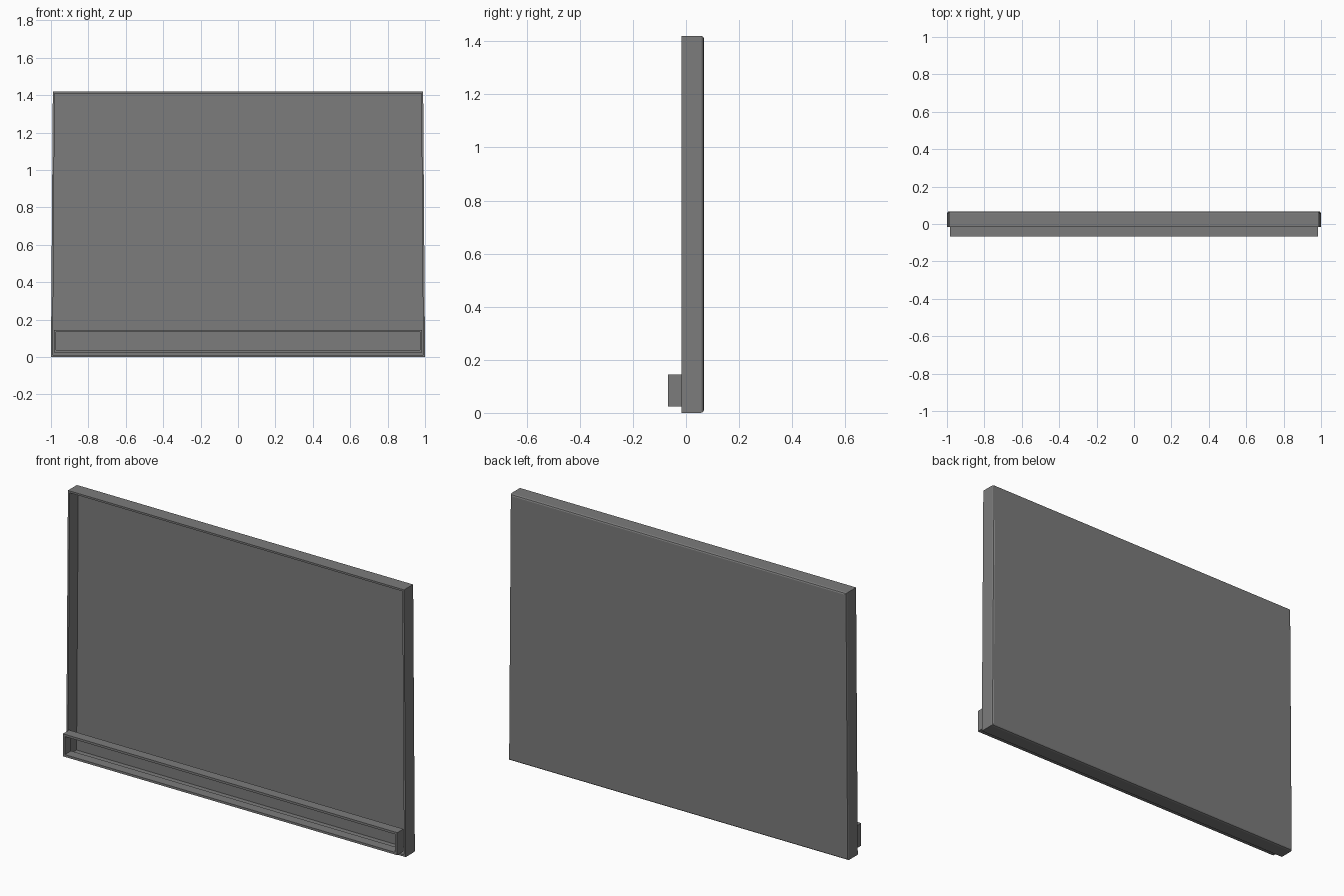
import bpy
import bmesh

cube = bpy.data.objects.get("Cube")
if cube:
    bpy.data.objects.remove(cube, do_unlink=True)

GREY = (0.2, 0.2, 0.2, 1.0)
mat = bpy.data.materials.new("mid grey")
mat.use_nodes = True
mat.diffuse_color = GREY
mat.node_tree.nodes["Principled BSDF"].inputs["Base Color"].default_value = GREY


def loft(name, bottom_half, top_half, z0, z1, sections, closed_loop):
    """Skin inset rectangles placed along y; sections are (y, inset)."""
    bm = bmesh.new()
    rings = []
    for y, inset in sections:
        b, t = bottom_half - inset, top_half - inset
        corners = ((-b, z0 + inset), (b, z0 + inset), (t, z1 - inset), (-t, z1 - inset))
        rings.append([bm.verts.new((x, y, z)) for x, z in corners])
    pairs = list(zip(rings, rings[1:]))
    if closed_loop:
        pairs.append((rings[-1], rings[0]))
    else:
        bm.faces.new(rings[0])
        bm.faces.new(rings[-1])
    for a, c in pairs:
        for i in range(4):
            j = (i + 1) % 4
            bm.faces.new((a[i], a[j], c[j], c[i]))
    bmesh.ops.recalc_face_normals(bm, faces=bm.faces[:])
    mesh = bpy.data.meshes.new(name)
    bm.to_mesh(mesh)
    bm.free()
    mesh.materials.append(mat)
    obj = bpy.data.objects.new(name, mesh)
    bpy.context.collection.objects.link(obj)
    return obj


# Shallow, slightly tapered shell: open front, thin rim, rounded back edge
loft("panel_shell", 1.0, 0.99, 0.0, 1.42,
     [(0.056, 0.01), (-0.017, 0.01), (-0.017, 0.0),
      (0.056, 0.0), (0.064, 0.003), (0.067, 0.009)], False)

# Rectangular sleeve along the lower front, open at both ends
loft("lower_front_frame", 0.985, 0.985, 0.025, 0.145,
     [(-0.067, 0.0), (-0.015, 0.0), (-0.015, 0.012), (-0.067, 0.012)], True)
